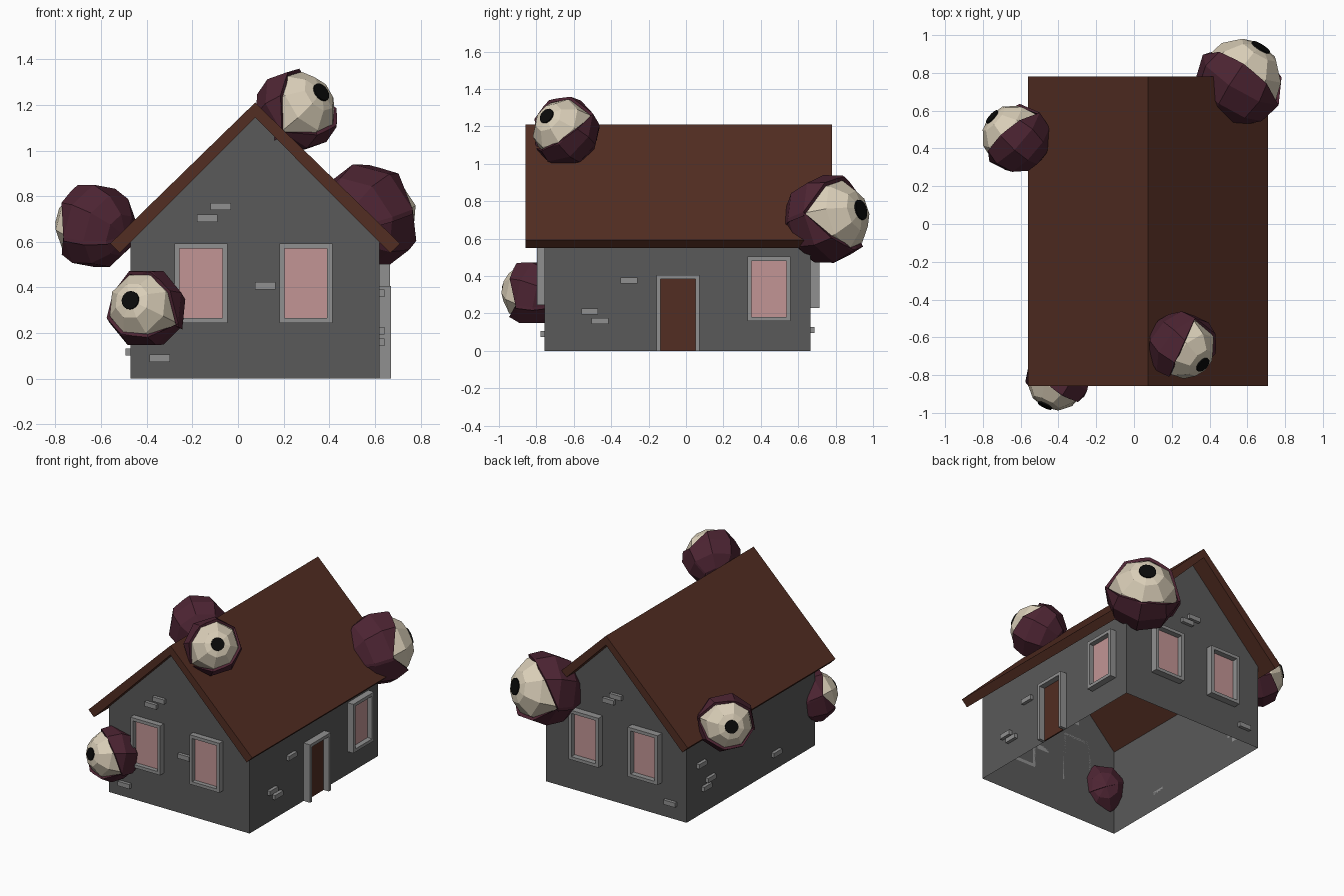
import bpy, bmesh, math
from mathutils import Vector, Matrix

if "Cube" in bpy.data.objects:
    bpy.data.objects.remove(bpy.data.objects["Cube"])


def material(name, r, g, b):
    m = bpy.data.materials.new(name)
    m.diffuse_color = (r, g, b, 1)
    m.use_nodes = True
    m.node_tree.nodes["Principled BSDF"].inputs["Base Color"].default_value = m.diffuse_color
    return m


STONE = material("dark stone", .1, .1, .1)
TRIM = material("light stone", .28, .28, .28)
GLASS = material("pink glass", .54, .30, .30)
WOOD = material("brown wood", .085, .026, .016)
LID = material("plum lid", .075, .018, .033)
WHITE = material("cream eyeball", .70, .62, .48)
BLACK = material("black pupil", .003, .003, .003)


def finish(name, bm, mat, matrix=None):
    bmesh.ops.recalc_face_normals(bm, faces=bm.faces[:])
    if matrix is not None:
        bm.transform(matrix)
    me = bpy.data.meshes.new(name)
    bm.to_mesh(me)
    bm.free()
    me.materials.append(mat)
    ob = bpy.data.objects.new(name, me)
    bpy.context.collection.objects.link(ob)
    return ob


# House body limits
X0, X1, Y0, Y1 = -.47, .62, -.757, .665
RIDGE = .075


def prism(name, pts, y0, y1, mat, skip=()):
    """Extrude an x/z profile along y; skip leaves out chosen side faces."""
    bm = bmesh.new()
    a = [bm.verts.new((x, y0, z)) for x, z in pts]
    b = [bm.verts.new((x, y1, z)) for x, z in pts]
    bm.faces.new(a)
    bm.faces.new(b[::-1])
    n = len(pts)
    for i in range(n):
        if i not in skip:
            j = (i + 1) % n
            bm.faces.new((a[i], b[i], b[j], a[j]))
    return finish(name, bm, mat)


# Open-bottomed walls and the overhanging roof
prism("walls", [(X0, 0), (X1, 0), (X1, .60), (RIDGE, 1.145), (X0, .60)],
      Y0, Y1, STONE, skip=(0, 2, 3))
prism("roof", [(-.56, .592), (-.518, .55), (RIDGE, 1.145), (.667, .55),
               (.71, .592), (RIDGE, 1.21)], -.857, .78, WOOD)


def wall_boxes(name, side, boxes, mat):
    """Boxes (u0, u1, z0, z1, d0, d1) on a wall; u runs along it, d outward."""
    bm = bmesh.new()
    for u0, u1, z0, z1, d0, d1 in boxes:
        if side in ("front", "back"):
            s, base = (-1, Y0) if side == "front" else (1, Y1)
            lo, hi = (u0, base + s * d0, z0), (u1, base + s * d1, z1)
        else:
            s, base = (-1, X0) if side == "left" else (1, X1)
            lo, hi = (base + s * d0, u0, z0), (base + s * d1, u1, z1)
        lo, hi = Vector(lo), Vector(hi)
        d = hi - lo
        size = Matrix.Diagonal((abs(d.x), abs(d.y), abs(d.z), 1))
        bmesh.ops.create_cube(bm, size=1, matrix=Matrix.Translation((lo + hi) / 2) @ size)
    return finish(name, bm, mat)


def opening(name, side, u0, u1, z0, z1, depth, fill, door=False):
    t = .022
    bars = [(u0, u0 + t, z0, z1, 0, depth), (u1 - t, u1, z0, z1, 0, depth),
            (u0 + t, u1 - t, z1 - t, z1, 0, depth)]
    if not door:
        bars.append((u0 + t, u1 - t, z0, z0 + t, 0, depth))
    wall_boxes(name + "_frame", side, bars, TRIM)
    wall_boxes(name + "_panel", side,
               [(u0 + t, u1 - t, z0 if door else z0 + t, z1 - t, .002, .01)], fill)


# Windows and door
for tag, u0, u1 in (("left", -.278, -.046), ("right", .181, .413)):
    opening("front_window_" + tag, "front", u0, u1, .245, .592, .04, GLASS)
    opening("back_window_" + tag, "back", u0, u1, .23, .577, .048, GLASS)
opening("side_window", "right", .329, .559, .16, .503, .045, GLASS)
opening("door", "right", -.158, .072, 0, .406, .05, WOOD, door=True)

# Loose bricks: centre along the wall, centre height
BRICKS = {
    "front": [(-.075, .755), (-.135, .703), (.12, .407), (-.343, .09)],
    "right": [(-.305, .375), (-.515, .21), (-.46, .16)],
    "back": [(.07, .745), (.125, .70), (-.35, .11)],
    "left": [(-.32, .117), (.51, .355), (.41, .22), (.455, .175)],
}
for side, spots in BRICKS.items():
    wall_boxes(side + "_bricks", side,
               [(u - .045, u + .045, z - .016, z + .016, 0, .022) for u, z in spots], TRIM)


def ball(r):
    bm = bmesh.new()
    bmesh.ops.create_uvsphere(bm, u_segments=8, v_segments=6, radius=r)
    return bm


def cut(bm, normal, point=(0, 0, 0), fill=False):
    """Remove everything on the positive side of a plane."""
    res = bmesh.ops.bisect_plane(bm, geom=bm.verts[:] + bm.edges[:] + bm.faces[:],
                                 plane_co=point, plane_no=normal, clear_outer=True)
    if fill:
        edges = [e for e in res["geom_cut"] if isinstance(e, bmesh.types.BMEdge)]
        bmesh.ops.edgeloop_fill(bm, edges=edges)


def eye(name, centre, r, gaze, hinge):
    """Eyeball looking along gaze, with two lids that meet on the hinge axis."""
    g = Vector(gaze).normalized()
    h = Vector(hinge)
    h = (h - h.dot(g) * g).normalized()
    u = g.cross(h)
    m = Matrix.Translation(centre) @ Matrix((h, u, g)).transposed().to_4x4()
    # eyeball with a flat spot for the pupil
    er = r * .93
    bm = ball(er)
    cut(bm, (0, 0, 1), (0, 0, er * .936), fill=True)
    finish(name + "_eyeball", bm, WHITE, m)
    bm = bmesh.new()
    bmesh.ops.create_cone(bm, cap_ends=True, segments=16, radius1=er * .25, radius2=er * .25,
                          depth=.008, matrix=Matrix.Translation((0, 0, er * .936 + .003)))
    finish(name + "_pupil", bm, BLACK, m)
    # upper and lower lid shells
    a = math.radians(57)
    for tag, s in (("upper", 1), ("lower", -1)):
        bm = ball(r * 1.03)
        cut(bm, (0, -s, 0))
        cut(bm, (0, -s * math.cos(a), math.sin(a)))
        lid = finish(name + "_lid_" + tag, bm, LID, m)
        # make sure the shell faces outward before thickening inward
        c = Vector(centre)
        p = lid.data.polygons[0]
        if p.normal.dot(p.center - c) < 0:
            lid.data.flip_normals()
        mod = lid.modifiers.new("thickness", "SOLIDIFY")
        mod.thickness = r * .09
        mod.offset = -1


eye("front_eye", (-.405, -.825, .31), .175, (-.43, -.88, .22), (.127, -.085, -.06))
eye("left_eye", (-.632, .46, .67), .187, (-.118, .106, .04), (.7, .65, .25))
eye("roof_eye", (.258, -.65, 1.175), .185, (.65, -.58, .49), (-.36, -.78, -.5))
eye("back_eye", (.565, .762, .705), .237, (.11, .178, .05), (.84, -.52, .16))
